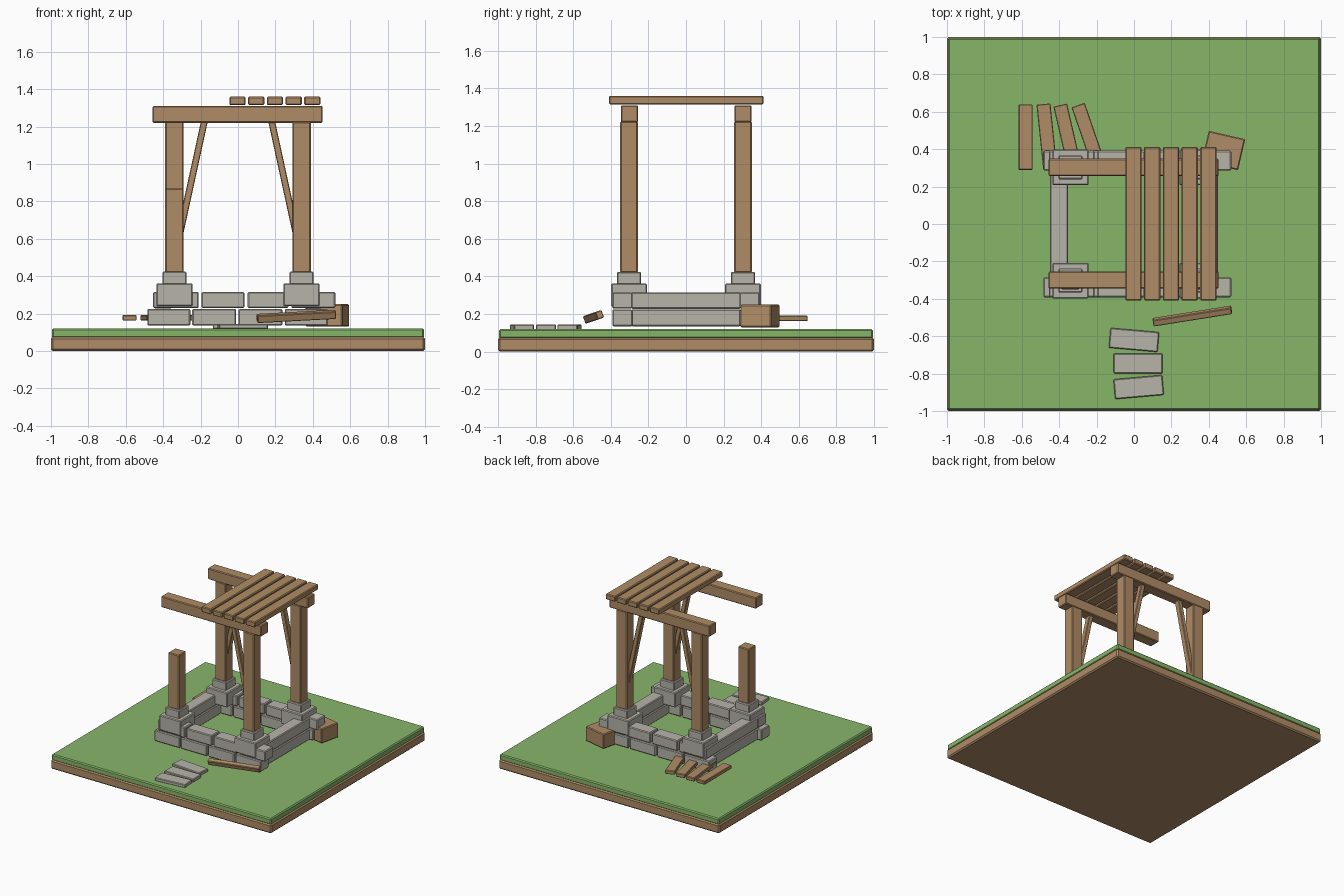
import bpy, math
from mathutils import Vector

if "Cube" in bpy.data.objects:
    bpy.data.objects.remove(bpy.data.objects["Cube"])


def material(name, rgb):
    m = bpy.data.materials.new(name)
    m.diffuse_color = (*rgb, 1)
    m.use_nodes = True
    m.node_tree.nodes["Principled BSDF"].inputs["Base Color"].default_value = m.diffuse_color
    return m


GRASS = material("grass_green", (0.242, 0.468, 0.141))
WOOD = material("wood_brown", (0.434, 0.263, 0.133))
STONE = material("stone_grey", (0.474, 0.456, 0.402))


def block(name, center, size, mat, rot=(0, 0, 0), bevel=0.006):
    """Bevelled box given by centre, size and rotation in degrees."""
    bpy.ops.mesh.primitive_cube_add(size=1, location=center)
    ob = bpy.context.object
    ob.name = name
    ob.scale = size
    bpy.ops.object.transform_apply(location=False, rotation=False, scale=True)
    ob.rotation_euler = [math.radians(a) for a in rot]
    ob.data.materials.append(mat)
    mod = ob.modifiers.new("worn_edges", 'BEVEL')
    mod.width = bevel
    mod.segments = 1
    return ob


def span(name, x, y, z, mat, bevel=0.006):
    """Bevelled box given by its (min, max) on each axis."""
    ranges = (x, y, z)
    return block(name, [(a + b) / 2 for a, b in ranges],
                 [b - a for a, b in ranges], mat, bevel=bevel)


# Ground slab
span("dirt_slab", (-1, 1), (-1, 1), (0, 0.075), WOOD, 0.01)
span("grass_layer", (-0.995, 0.995), (-0.995, 0.995), (0.07, 0.12), GRASS, 0.008)

# Front and back stone walls, two staggered courses
lower = [(-0.485, -0.255), (-0.245, -0.01), (0.003, 0.237), (0.25, 0.48)]
upper = [(-0.455, -0.21), (-0.195, 0.035), (0.052, 0.27), (0.285, 0.52)]
for side, label in ((-1, "front"), (1, "back")):
    ys = tuple(sorted((side * 0.285, side * 0.392)))
    for x in lower:
        span(label + "_lower_stone", x, ys, (0.135, 0.225), STONE)
    for x in upper:
        span(label + "_upper_stone", x, ys, (0.23, 0.315), STONE)

# Long side wall stones
for side, label in ((-1, "left"), (1, "right")):
    xs = tuple(sorted((side * 0.352, side * 0.45)))
    for z in ((0.135, 0.225), (0.228, 0.315)):
        span(label + "_wall_stone", xs, (-0.29, 0.29), z, STONE)

# Post footings and posts, the front left post is broken
for sx in (-1, 1):
    for sy in (-1, 1):
        x, y = sx * 0.34, sy * 0.303
        span("footing_stone", (x - 0.097, x + 0.097), (y - 0.095, y + 0.095),
             (0.24, 0.362), STONE)
        span("footing_cap", (x - 0.064, x + 0.064), (y - 0.064, y + 0.064),
             (0.355, 0.425), STONE)
        broken = sx < 0 and sy < 0
        span("broken_post" if broken else "post", (x - 0.049, x + 0.049),
             (y - 0.047, y + 0.047), (0.42, 0.87 if broken else 1.225), WOOD)
        # Slanted brace from post to beam
        if not broken:
            a = Vector((sx * 0.31, y, 0.63))
            b = Vector((sx * 0.175, y, 1.25))
            tilt = math.degrees(math.atan2(b.x - a.x, b.z - a.z))
            block("brace", (a + b) / 2, (0.036, 0.045, (b - a).length),
                  WOOD, (0, tilt, 0), 0.004)

# Top beams
for y in (-0.3, 0.303):
    span("top_beam", (-0.457, 0.453), (y - 0.046, y + 0.046), (1.22, 1.31), WOOD)

# Remaining roof planks
for i in range(5):
    x = -0.046 + 0.1 * i
    span("roof_plank", (x, x + 0.087), (-0.41, 0.413), (1.315, 1.36), WOOD)

# Fallen planks behind
for x, y, turn in ((-0.58, 0.465, 0), (-0.466, 0.467, 6),
                   (-0.355, 0.465, 13), (-0.242, 0.47, 19)):
    block("fallen_plank", (x, y, 0.177), (0.075, 0.35, 0.03), WOOD,
          (0, 0, turn), 0.004)

# Broken post chunk by the back right corner
block("post_chunk", (0.478, 0.393, 0.19), (0.2, 0.17, 0.12), WOOD, (0, 0, -13))

# Fallen brace in front
block("fallen_brace", (0.312, -0.492, 0.185), (0.425, 0.036, 0.042), WOOD,
      (20, -3, 9), 0.004)

# Stepping stones
for x, y, turn in ((0, -0.62, -5), (0.022, -0.745, 0), (0.025, -0.872, 5)):
    block("stepping_stone", (x, y, 0.131), (0.262, 0.107, 0.028), STONE,
          (0, 0, turn), 0.005)
